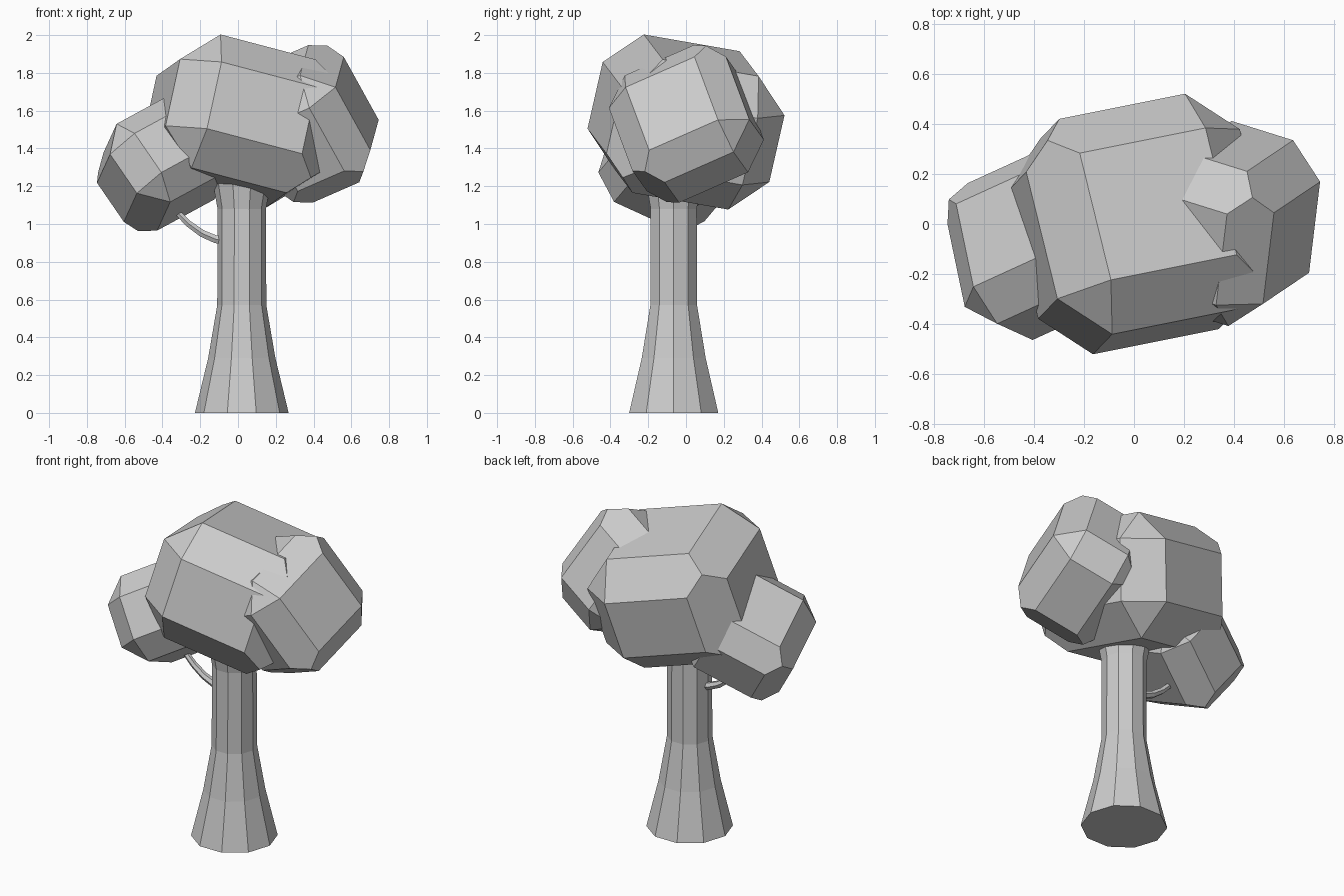
import bpy, bmesh, math
from mathutils import Vector, Matrix

if "Cube" in bpy.data.objects:
    bpy.data.objects.remove(bpy.data.objects["Cube"])


def make_object(name, bm):
    bmesh.ops.recalc_face_normals(bm, faces=bm.faces)
    mesh = bpy.data.meshes.new(name)
    bm.to_mesh(mesh)
    bm.free()
    ob = bpy.data.objects.new(name, mesh)
    bpy.context.collection.objects.link(ob)
    return ob


# Foliage: one chamfered block, reused with its own size and tilt
def foliage(name, centre, x_axis, y_axis, size):
    u = Vector(x_axis).normalized()
    v = Vector(y_axis)
    v = (v - u * v.dot(u)).normalized()
    rot = Matrix((u, v, u.cross(v))).transposed()
    half, c = Vector((0.45, 0.45, 0.37)), 0.185
    bm = bmesh.new()
    for sx in (-1, 1):
        for sy in (-1, 1):
            for sz in (-1, 1):
                s = Vector((sx, sy, sz))
                insets = [(0, c, c), (c, 0, c), (c, c, 0)]
                if sx != sy:  # these corners rise to a point
                    insets.append((c / 2, c / 2, c / 2))
                for inset in insets:
                    p = (half - Vector(inset)) * s
                    bm.verts.new(Vector(centre) + rot @ (p * size))
    bmesh.ops.convex_hull(bm, input=bm.verts)
    bmesh.ops.dissolve_limit(bm, angle_limit=0.02, verts=bm.verts, edges=bm.edges)
    return make_object(name, bm)


foliage("crown_main", (0.02, 0.0, 1.54), (0.95, 0.19, -0.25), (-0.226, 0.962, -0.17), 1.0)
foliage("crown_right", (0.384, 0.002, 1.53), (0.46, 0.31, -0.83), (0.11, 0.91, 0.40), 0.756)
foliage("crown_left", (-0.384, -0.081, 1.33), (0.81, 0.37, 0.44), (-0.19, 0.89, -0.41), 0.70)


# Skin a list of (centre, radius, x direction, y direction) rings
def skin(name, rings, sides):
    bm = bmesh.new()
    loops = []
    for centre, r, ax, ay in rings:
        loops.append([bm.verts.new(centre + ax * r * math.cos(2 * math.pi * i / sides)
                                   + ay * r * math.sin(2 * math.pi * i / sides))
                      for i in range(sides)])
    for a, b in zip(loops, loops[1:]):
        for i in range(sides):
            j = (i + 1) % sides
            bm.faces.new((a[i], a[j], b[j], b[i]))
    bm.faces.new(loops[0][::-1])
    bm.faces.new(loops[-1])
    return make_object(name, bm)


# Trunk: flared at the foot and where it enters the crown
X, Y, Z = Vector((1, 0, 0)), Vector((0, 1, 0)), Vector((0, 0, 1))
profile = [(0, 0.248), (0.29, 0.178), (0.57, 0.13), (1.08, 0.128), (1.2, 0.15), (1.28, 0.17)]
skin("trunk", [(Vector((0.02, -0.065, z)), r, X, Y) for z, r in profile], 10)

# Branch: thin curved limb up into the left foliage
path = [Vector((x, -0.065, z)) for x, z in
        [(-0.04, 0.905), (-0.12, 0.92), (-0.19, 0.95), (-0.26, 1.0), (-0.32, 1.06), (-0.36, 1.13)]]
rings = []
for i, p in enumerate(path):
    t = (path[min(i + 1, len(path) - 1)] - path[max(i - 1, 0)]).normalized()
    rings.append((p, 0.026 - 0.002 * i, Y, t.cross(Y)))
skin("branch", rings, 6)
